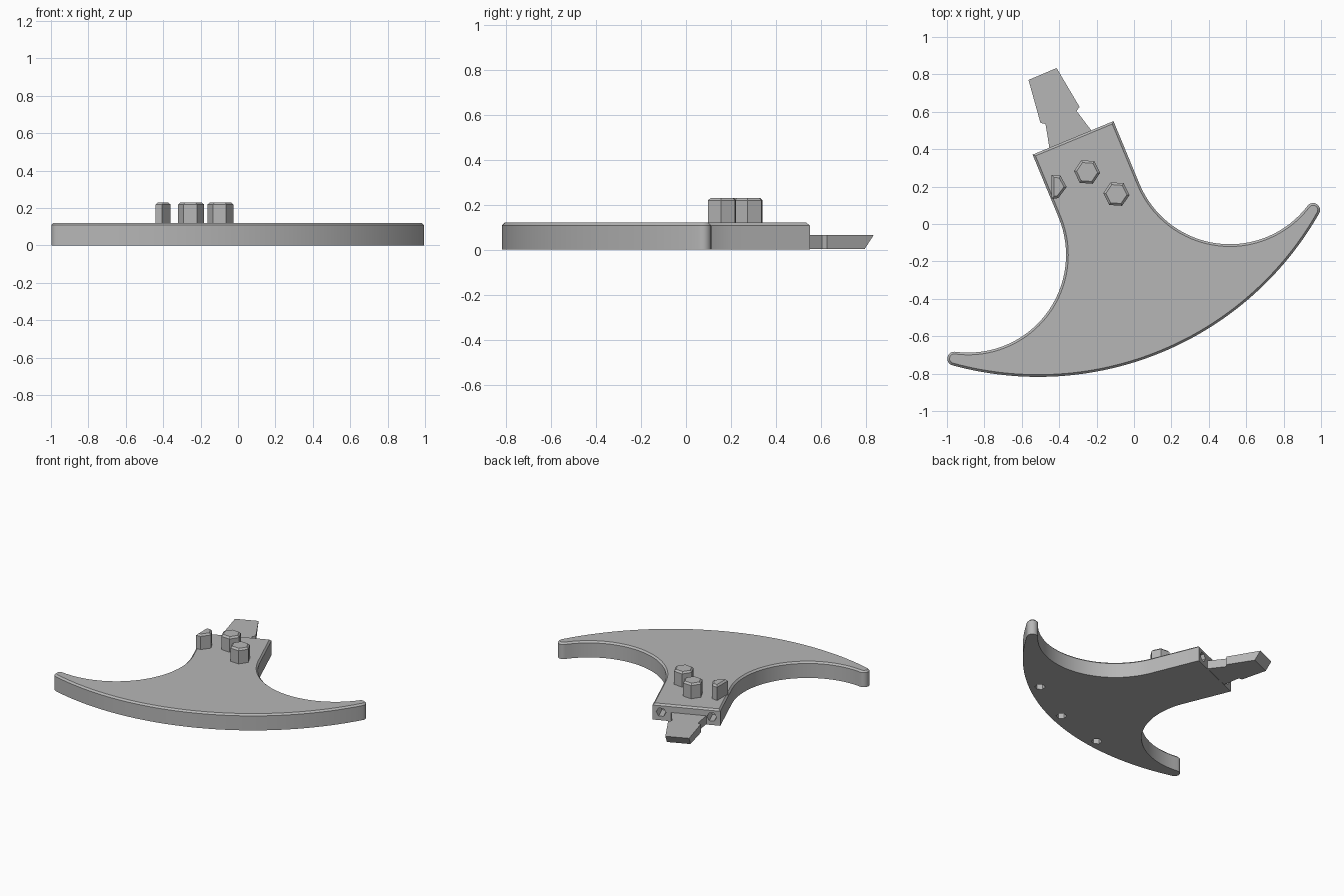
import bpy, bmesh, math
from mathutils import Matrix, Vector

if "Cube" in bpy.data.objects:
    bpy.data.objects.remove(bpy.data.objects["Cube"])

grey = bpy.data.materials.new("plain_grey")
grey.use_nodes = True
grey.diffuse_color = (0.47, 0.47, 0.47, 1)
grey.node_tree.nodes["Principled BSDF"].inputs["Base Color"].default_value = (0.47, 0.47, 0.47, 1)

# The blade is symmetric about a tilted axis: u across, v along the shaft
FRAME = Matrix.Translation((-0.187, 0.125, 0)) @ Matrix.Rotation(math.radians(22.5), 4, 'Z')
HEIGHT = 0.12
SIDE = 0.757          # distance of the concave arc centres from the axis
CHAMFER = 0.012


def arc(cx, cy, r, start, end, n):
    return [(cx + r * math.cos(math.radians(start + (end - start) * i / n)),
             cy + r * math.sin(math.radians(start + (end - start) * i / n))) for i in range(n + 1)]


def hexagon(cx, cy, r, turn):
    return arc(cx, cy, r, turn, turn + 300, 5)


def prisms(name, outlines, z0, z1, matrix=Matrix(), chamfer=0):
    """Extrude one or more outlines, optionally chamfering the top rim."""
    bm = bmesh.new()
    for pts in outlines:
        base = bm.faces.new([bm.verts.new((x, y, z0)) for x, y in pts])
        geo = bmesh.ops.extrude_face_region(bm, geom=[base], use_keep_orig=True)["geom"]
        for v in geo:
            if isinstance(v, bmesh.types.BMVert):
                v.co.z = z1
    bmesh.ops.recalc_face_normals(bm, faces=bm.faces)
    if chamfer:
        rim = [e for e in bm.edges if all(abs(v.co.z - z1) < 1e-5 for v in e.verts)]
        bmesh.ops.bevel(bm, geom=rim, offset=chamfer, segments=1, affect='EDGES')
    bm.transform(matrix)
    mesh = bpy.data.meshes.new(name)
    bm.to_mesh(mesh)
    bm.free()
    mesh.materials.append(grey)
    obj = bpy.data.objects.new(name, mesh)
    bpy.context.collection.objects.link(obj)
    return obj


def boolean(obj, other, operation):
    mod = obj.modifiers.new("cut", 'BOOLEAN')
    mod.operation, mod.object, mod.solver = operation, other, 'EXACT'
    bpy.context.view_layer.objects.active = obj
    bpy.ops.object.modifier_apply(modifier=mod.name)
    bpy.data.objects.remove(other)


def mirrored(half):
    return half + [(-x, y) for x, y in reversed(half)]


# Blade body: shaft, concave flank, rounded tip and outer arc
flank_r, tip_r, flank_end, outer_y = 0.523, 0.037, 300.2, 0.85
tip = arc(SIDE, 0, flank_r + tip_r, flank_end, flank_end, 1)[0]
tip_dir = math.degrees(math.atan2(tip[1] - outer_y, tip[0]))
outer_r = math.hypot(tip[0], tip[1] - outer_y) + tip_r
half = [(SIDE - flank_r, 0.363)]
half += arc(SIDE, 0, flank_r, 180, flank_end, 32)
half += arc(*tip, tip_r, flank_end - 180, tip_dir, 10)[1:]
half += arc(0, outer_y, outer_r, tip_dir, -90, 28)[1:-1]
bottom = [(0, outer_y - outer_r)]
outline = half + bottom + [(-x, y) for x, y in reversed(half)]
body = prisms("blade_body", [outline], 0, HEIGHT, FRAME, CHAMFER)

# Honeycomb openings, trimmed to a border that follows the blade edge
cells = [hexagon(u + 0.2 * k, v, 0.09, 30)
         for u, v in ((0.015, -0.243), (-0.085, -0.415), (0.015, -0.588))
         for k in range(-3, 4)]
honeycomb = prisms("honeycomb_cutter", cells, -0.1, 0.3, FRAME)
border = [(0.137, -0.12)] + arc(SIDE, 0, 0.62, 194, 242, 16)
border += arc(0, 1.2, 1.802, -75.2, -90, 10)[:-1]
window = prisms("border_cutter", [mirrored(border)], -0.05, 0.25, FRAME)
boolean(honeycomb, window, 'INTERSECT')
boolean(body, honeycomb, 'DIFFERENCE')

# Blind hexagonal sockets under the outer rim
spots = [arc(0, outer_y, 1.655, -90 + a, -90 + a, 1)[0] for a in (-14.5, 0, 14.5)]
boolean(body, prisms("rim_socket_cutter", [hexagon(x, y, 0.036, 0) for x, y in spots],
                     -0.05, 0.06, FRAME), 'DIFFERENCE')

# Two hexagonal sockets in the end of the shaft
into_end = FRAME @ Matrix.Translation((0, 0.4, 0.06)) @ Matrix.Rotation(math.radians(90), 4, 'X')
boolean(body, prisms("end_socket_cutter", [hexagon(s * 0.175, 0, 0.034, 0) for s in (-1, 1)],
                     -0.05, 0.14, into_end), 'DIFFERENCE')

# Pegs on top of the shaft, one of them trimmed
for name, x, y in (("upper_peg", -0.251, 0.278), ("right_peg", -0.094, 0.16)):
    prisms(name, [hexagon(x, y, 0.07, -4)], HEIGHT - 0.01, 0.23, chamfer=CHAMFER)
trimmed = [(-0.44, 0.262), (-0.393, 0.258), (-0.36, 0.198), (-0.405, 0.138), (-0.44, 0.136)]
prisms("trimmed_peg", [trimmed], HEIGHT - 0.01, 0.23, chamfer=CHAMFER)

# Stepped tongue with an undercut end
tang = [(-0.564, 0.77), (-0.414, 0.834), (-0.291, 0.626), (-0.307, 0.604),
        (-0.219, 0.488), (-0.449, 0.386), (-0.473, 0.535), (-0.5, 0.54)]
tongue = prisms("tongue", [tang], 0.003, 0.065)
for v in tongue.data.vertices:
    if v.co.y > 0.7 and v.co.z < 0.03:
        v.co += Vector((0.016, -0.04, 0))

# Smooth the curved walls, keep the edges crisp
bpy.ops.object.select_all(action='DESELECT')
body.select_set(True)
bpy.context.view_layer.objects.active = body
bpy.ops.object.shade_smooth_by_angle(angle=math.radians(25))
